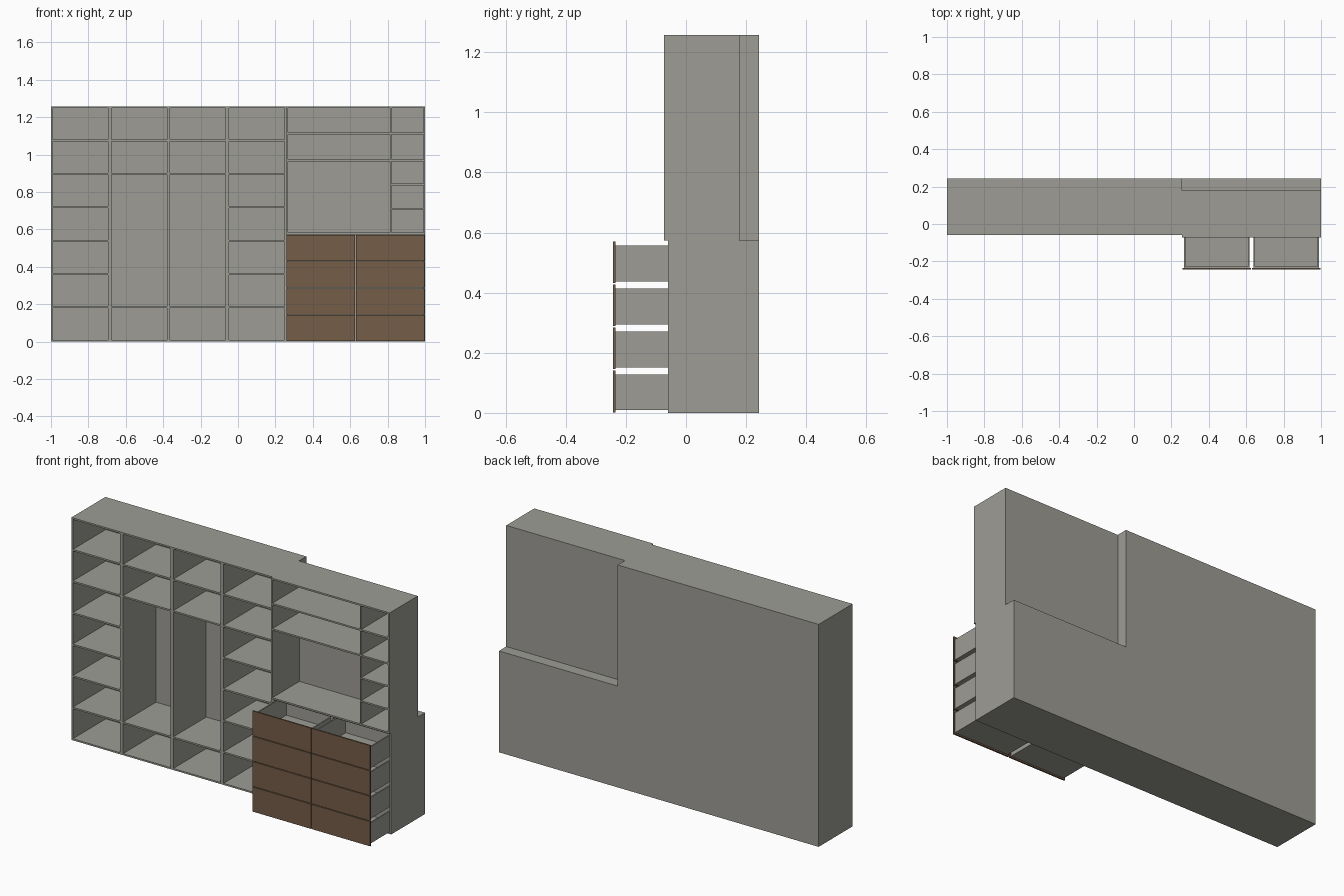
import bpy, bmesh

if "Cube" in bpy.data.objects:
    bpy.data.objects.remove(bpy.data.objects["Cube"])

T = 0.009            # board thickness
FRONT, BACK = -0.06, 0.243
H = 1.258            # full height
HL = 0.573           # drawer cabinet height
SPLIT = 0.257        # where the tall units end


def material(name, rgb):
    m = bpy.data.materials.new(name)
    m.diffuse_color = (*rgb, 1)
    m.use_nodes = True
    m.node_tree.nodes["Principled BSDF"].inputs["Base Color"].default_value = m.diffuse_color
    return m


grey = material("warm_grey_board", (0.34, 0.335, 0.30))
brown = material("brown_wood", (0.18, 0.11, 0.066))


def boards(name, boxes, mat):
    """One object made of axis-aligned boards (x0, x1, y0, y1, z0, z1)."""
    bm = bmesh.new()
    for x0, x1, y0, y1, z0, z1 in boxes:
        vs = bmesh.ops.create_cube(bm, size=1)["verts"]
        for v in vs:
            v.co = (x1 if v.co.x > 0 else x0,
                    y1 if v.co.y > 0 else y0,
                    z1 if v.co.z > 0 else z0)
    me = bpy.data.meshes.new(name)
    bm.to_mesh(me)
    bm.free()
    me.materials.append(mat)
    ob = bpy.data.objects.new(name, me)
    bpy.context.collection.objects.link(ob)
    return ob


def carcass(x0, x1, y0, y1, z0, z1):
    """Sides, bottom, top and back of an open-fronted unit."""
    a, b = x0 + T, x1 - T
    return [(x0, a, y0, y1, z0, z1), (b, x1, y0, y1, z0, z1),
            (a, b, y0, y1, z0, z0 + T), (a, b, y0, y1, z1 - T, z1),
            (a, b, y1 - T, y1, z0 + T, z1 - T)]


def shelves(x0, x1, y0, y1, heights):
    return [(x0, x1, y0, y1, z - T / 2, z + T / 2) for z in heights]


# Four tall wardrobe units on a seven-step shelf grid
width = (SPLIT + 1) / 4
step = (H - T) / 7
for i, rows in enumerate([range(1, 7), (1, 5, 6), (1, 5, 6), range(1, 7)]):
    x0 = -1 + i * width
    x1 = x0 + width
    boards(f"tall_unit_{i + 1}",
           carcass(x0, x1, FRONT, BACK, 0, H)
           + shelves(x0 + T, x1 - T, FRONT, BACK - T,
                     [T / 2 + r * step for r in rows]), grey)

# Shallower upper shelf unit, with a narrow column on the right
UF, UB, DIV = -0.073, 0.178, 0.813
boards("upper_shelf_unit",
       carcass(SPLIT, 1, UF, UB, HL, H)
       + [(DIV, DIV + T, UF, UB - T, HL + T, H - T)]
       + shelves(SPLIT + T, DIV, UF, UB - T, (1.112, 0.968))
       + shelves(DIV + T, 1 - T, UF, UB - T, (1.112, 0.968, 0.84, 0.71)), grey)

# Two drawer cabinets, each with four pulled-out drawers
cw = (1 - SPLIT) / 2
pitch = HL / 4
W = 0.007            # drawer wall
DY0, DY1 = -0.234, 0.045
for c in range(2):
    x0 = SPLIT + c * cw
    x1 = x0 + cw
    boards(f"drawer_cabinet_{c + 1}", carcass(x0, x1, FRONT, BACK, 0, HL), grey)
    a, b = x0 + 0.0115, x1 - 0.0115
    for r in range(4):
        z = r * pitch
        z0, z1 = z + 0.007 + (T - 0.007 + 0.001 if r == 0 else 0), z + 0.127
        # open-topped drawer box
        boards(f"drawer_box_{c + 1}_{r + 1}",
               [(a, a + W, DY0, DY1, z0, z1), (b - W, b, DY0, DY1, z0, z1),
                (a + W, b - W, DY0, DY0 + W, z0, z1),
                (a + W, b - W, DY1 - W, DY1, z0, z1),
                (a + W, b - W, DY0 + W, DY1 - W, z0, z0 + W)], grey)
        # wooden drawer front
        boards(f"drawer_front_{c + 1}_{r + 1}",
               [(x0 + 0.003, x1 - 0.003, -0.243, DY0, z + 0.002, z + pitch - 0.002)],
               brown)
